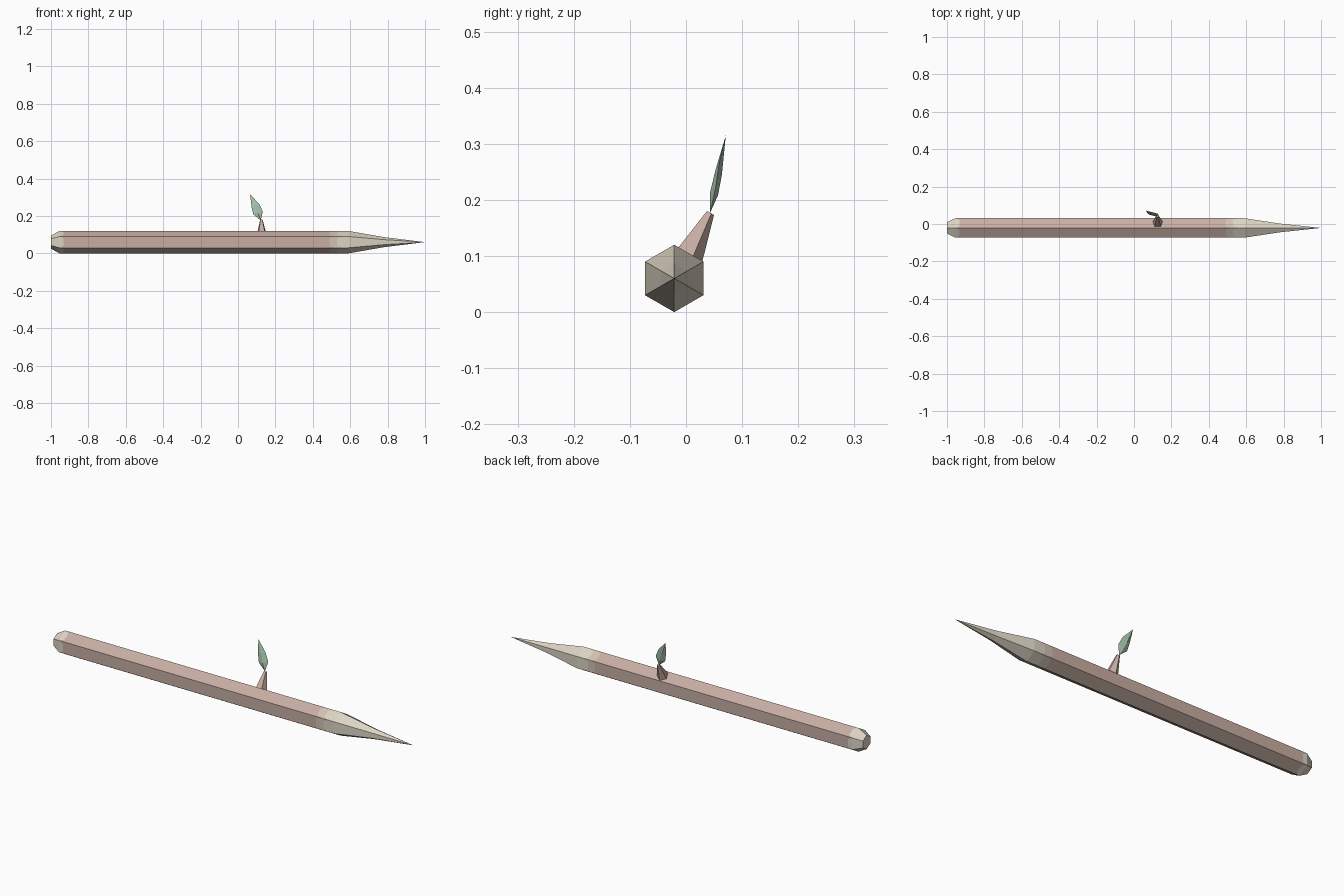
import bpy, bmesh
from math import cos, sin, pi, radians
from mathutils import Vector

if "Cube" in bpy.data.objects:
    bpy.data.objects.remove(bpy.data.objects["Cube"], do_unlink=True)


def material(name, srgb):
    color = [(c / 255) ** 2.2 for c in srgb] + [1]
    m = bpy.data.materials.new(name)
    m.use_nodes = True
    m.diffuse_color = color
    m.node_tree.nodes["Principled BSDF"].inputs["Base Color"].default_value = color
    return m


bark = material("bark", (198, 172, 162))
inner_bark = material("inner bark", (208, 193, 178))
pale_wood = material("pale wood", (220, 211, 194))
leaf_green = material("leaf green", (163, 190, 168))


def loft(name, rings, mats, band_index=None):
    """Skin equal-sized rings, cap both ends and colour each band."""
    bm = bmesh.new()
    loops = [[bm.verts.new(p) for p in ring] for ring in rings]
    n = len(loops[0])
    for b, (lo, hi) in enumerate(zip(loops, loops[1:])):
        for i in range(n):
            j = (i + 1) % n
            f = bm.faces.new((lo[i], lo[j], hi[j], hi[i]))
            f.material_index = band_index[b] if band_index else 0
    for loop, b in ((loops[0], 0), (loops[-1], -1)):
        bm.faces.new(loop).material_index = band_index[b] if band_index else 0
    bmesh.ops.remove_doubles(bm, verts=bm.verts, dist=0.0001)
    bmesh.ops.recalc_face_normals(bm, faces=bm.faces)
    me = bpy.data.meshes.new(name)
    bm.to_mesh(me)
    bm.free()
    for m in mats:
        me.materials.append(m)
    ob = bpy.data.objects.new(name, me)
    bpy.context.collection.objects.link(ob)
    return ob


def shaft_ring(x_mid, x_corner, r):
    """Hexagon with each side split so colour borders get clipped corners."""
    corners = [Vector((0, -0.021 + r * sin(k * pi / 3), 0.06 + r * cos(k * pi / 3)))
               for k in range(6)]
    pts = []
    for k, a in enumerate(corners):
        b = corners[(k + 1) % 6]
        for t in (0, 0.2, 0.8):
            p = a.lerp(b, t)
            p.x = x_corner if t == 0 else x_mid
            pts.append(p)
    return pts


# Sharpened shaft: blunt cut end, bark, peeled band, pale point
profile = [(-1, -1, 0.035), (-0.955, -0.955, 0.06), (-0.932, -0.952, 0.06),
           (0.488, 0.515, 0.06), (0.53, 0.56, 0.06), (0.59, 0.59, 0.06),
           (0.78, 0.78, 0.027), (1, 1, 0.00001)]
loft("sharpened_shaft", [shaft_ring(*p) for p in profile],
     [bark, inner_bark, pale_wood], [2, 2, 0, 1, 2, 2, 2])

# Side twig growing square out of the upper back face
tilt = radians(30)
axis = Vector((0, sin(tilt), cos(tilt)))
side = Vector((1, 0, 0))
up = axis.cross(side)


def twig_ring(center, r):
    return [Vector(center) + r * (cos(a) * up + sin(a) * side)
            for a in (2 * pi * k / 5 for k in range(5))]


loft("side_twig", [twig_ring((0.127, 0.004, 0.101), 0.028),
                   twig_ring((0.125, 0.043, 0.177), 0.008)], [bark])

# Leaf: four-sided lens (front ridge, right edge, back ridge, left edge)
stem, tip = (0.121, 0.043, 0.177), (0.065, 0.071, 0.315)
lower = [(0.107, 0.043, 0.214), (0.133, 0.053, 0.223),
         (0.107, 0.057, 0.208), (0.082, 0.05, 0.208)]
upper = [(0.092, 0.053, 0.255), (0.113, 0.059, 0.265),
         (0.092, 0.064, 0.245), (0.072, 0.057, 0.25)]
loft("leaf", [[stem] * 4, lower, upper, [tip] * 4], [leaf_green])
